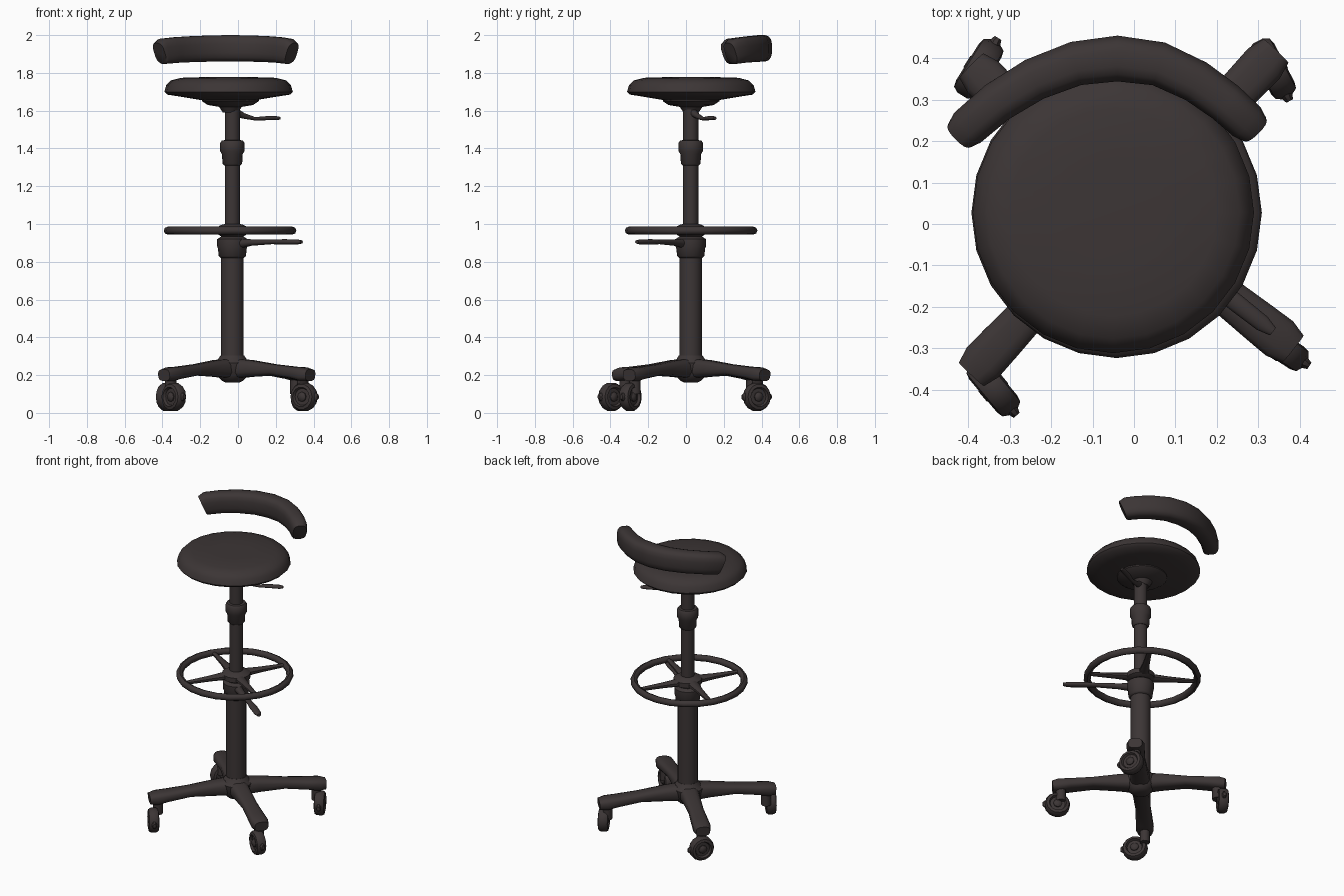
import bpy, bmesh, math
from mathutils import Vector, Matrix

cube = bpy.data.objects.get("Cube")
if cube:
    bpy.data.objects.remove(cube, do_unlink=True)

charcoal = bpy.data.materials.new("charcoal")
charcoal.use_nodes = True
colour = (0.045, 0.036, 0.036, 1)
charcoal.diffuse_color = colour
charcoal.node_tree.nodes["Principled BSDF"].inputs["Base Color"].default_value = colour

AXIS = Vector((-0.03, 0.025, 0))      # centre of the column


def finish(name, bm, matrix=None, angle=45):
    """Turn a bmesh into a smooth-shaded object."""
    if matrix:
        bm.transform(matrix)
    bmesh.ops.recalc_face_normals(bm, faces=bm.faces)
    mesh = bpy.data.meshes.new(name)
    bm.to_mesh(mesh)
    bm.free()
    mesh.materials.append(charcoal)
    obj = bpy.data.objects.new(name, mesh)
    bpy.context.collection.objects.link(obj)
    bpy.ops.object.select_all(action='DESELECT')
    obj.select_set(True)
    bpy.context.view_layer.objects.active = obj
    bpy.ops.object.shade_smooth_by_angle(angle=math.radians(angle))
    return obj


def skin(bm, rings, cap=True, closed=False):
    """Bridge rings of points with quads."""
    rows = [[bm.verts.new(p) for p in ring] for ring in rings]
    pairs = list(zip(rows, rows[1:])) + ([(rows[-1], rows[0])] if closed else [])
    for a, b in pairs:
        for i in range(len(a)):
            j = (i + 1) % len(a)
            bm.faces.new((a[i], a[j], b[j], b[i]))
    if cap and not closed:
        bm.faces.new(rows[0])
        bm.faces.new(rows[-1])


def lathe(name, profile, centre=AXIS, sides=20, matrix=None, closed=False):
    """Spin (radius, height) points about a vertical axis."""
    bm = bmesh.new()
    turns = [2 * math.pi * i / sides for i in range(sides)]
    rings = [[Vector((r * math.cos(t), r * math.sin(t), z)) for t in turns]
             for r, z in profile]
    skin(bm, rings, closed=closed)
    return finish(name, bm, matrix or Matrix.Translation(centre))


def sweep(name, stations, sides=12, square=2.0):
    """Sweep a rounded section through (position, width, height) stations."""
    bm = bmesh.new()
    points = [Vector(s[0]) for s in stations]
    rings = []
    for i, (_, w, h) in enumerate(stations):
        along = points[min(i + 1, len(points) - 1)] - points[max(i - 1, 0)]
        side = along.cross(Vector((0, 0, 1))).normalized()
        up = side.cross(along).normalized()
        ring = []
        for k in range(sides):
            t = 2 * math.pi * (k + 0.5) / sides
            c, s = math.cos(t), math.sin(t)
            u = math.copysign(abs(c) ** (2 / square), c) * w / 2
            v = math.copysign(abs(s) ** (2 / square), s) * h / 2
            ring.append(points[i] + side * u + up * v)
        rings.append(ring)
    skin(bm, rings)
    return finish(name, bm)


# Seat cushion and its mounting plate
lathe("seat", [(0.14, 1.655), (0.26, 1.675), (0.325, 1.685), (0.34, 1.70),
               (0.33, 1.735), (0.305, 1.76), (0.25, 1.774), (0.12, 1.778)],
      Vector((-0.05, 0.028, 0)), sides=24)
lathe("seat_mount", [(0.04, 1.59), (0.06, 1.62), (0.12, 1.63), (0.15, 1.65), (0.15, 1.67)],
      Vector((-0.04, 0.027, 0)))

# Curved backrest, floating behind the seat
back_path = [(-0.415, 0.22), (-0.40, 0.235), (-0.33, 0.295), (-0.24, 0.35), (-0.14, 0.388),
             (-0.04, 0.40), (0.06, 0.387), (0.15, 0.345), (0.22, 0.295),
             (0.27, 0.25), (0.285, 0.235)]
stations = []
for i, (x, y) in enumerate(back_path):
    bend = abs(i - 5) / 5
    tip = 0.86 if i in (0, len(back_path) - 1) else 1
    stations.append(((x, y, 1.93 - 0.025 * bend ** 2),
                     (0.112 - 0.018 * bend) * tip, (0.142 - 0.008 * bend) * tip))
sweep("backrest", stations, sides=16, square=3)

# Telescoping column and collars
lathe("lower_column", [(0.06, 0.2), (0.06, 0.84)])
lathe("upper_column", [(0.04, 0.8), (0.04, 1.62)])
lathe("upper_collar", [(0.042, 1.31), (0.052, 1.32), (0.055, 1.37), (0.064, 1.385),
                       (0.064, 1.43), (0.056, 1.442), (0.04, 1.444)], sides=16)
lathe("lower_collar", [(0.06, 0.82), (0.072, 0.83), (0.076, 0.87), (0.08, 0.88),
                       (0.08, 0.92), (0.05, 0.94)], sides=16)
lathe("base_hub", [(0.035, 0.16), (0.055, 0.17), (0.085, 0.2), (0.095, 0.265),
                   (0.078, 0.28), (0.062, 0.305)])

# Foot ring with hub and four tapered spokes
RING = Vector((-0.042, 0.027, 0.965))
tube = [(0.33 + 0.021 * math.cos(t), 0.021 * math.sin(t))
        for t in [math.pi * k / 4 for k in range(8)]]
lathe("foot_ring", tube, RING, sides=24, closed=True)
lathe("foot_ring_hub", [(0.06, 0.935), (0.085, 0.95), (0.085, 0.98), (0.06, 0.995), (0.04, 1.0)])
for k in range(4):
    a = math.radians(58 + 90 * k)
    out = Vector((math.cos(a), math.sin(a), 0))
    sweep(f"foot_ring_spoke_{k + 1}",
          [(RING + out * 0.04, 0.075, 0.05), (RING + out * 0.16, 0.045, 0.034),
           (RING + out * 0.33, 0.026, 0.022)], sides=8)

# Height levers
sweep("lower_lever", [((-0.02, 0.01, 0.895), 0.06, 0.06), ((0.07, -0.06, 0.902), 0.04, 0.035),
                      ((0.18, -0.14, 0.905), 0.034, 0.024), ((0.24, -0.185, 0.905), 0.046, 0.03),
                      ((0.31, -0.24, 0.905), 0.042, 0.028), ((0.336, -0.26, 0.905), 0.024, 0.018)])
sweep("seat_lever", [((-0.03, 0.025, 1.60), 0.05, 0.05), ((0.03, 0.06, 1.572), 0.03, 0.03),
                     ((0.09, 0.09, 1.557), 0.022, 0.018), ((0.15, 0.12, 1.56), 0.034, 0.022),
                     ((0.205, 0.145, 1.56), 0.034, 0.022), ((0.222, 0.153, 1.56), 0.02, 0.014)])


def caster(label, top, centre, heading):
    """Swivel stem, recessed wheel, fork and brake tab."""
    a = math.radians(heading)
    ahead = Vector((math.cos(a), math.sin(a), 0))
    hub = Vector((*centre, 0.085))
    lathe("caster_stem_" + label, [(0.03, 0.1), (0.03, 0.2)], Vector((*top, 0)), sides=10)
    turn = (Matrix.Translation(hub) @ Matrix.Rotation(a, 4, 'Z')
            @ Matrix.Rotation(math.pi / 2, 4, 'X'))
    lathe("caster_wheel_" + label,
          [(0.028, -0.018), (0.045, -0.018), (0.052, -0.032), (0.068, -0.028), (0.076, -0.014),
           (0.076, 0.014), (0.068, 0.028), (0.052, 0.032), (0.045, 0.018), (0.028, 0.018)],
          sides=14, matrix=turn)
    lathe("caster_axle_" + label, [(0.015, -0.034), (0.026, -0.024), (0.026, 0.024),
                                   (0.015, 0.034)], sides=8, matrix=turn)
    sweep("caster_tab_" + label, [(hub + ahead * 0.04, 0.034, 0.06),
                                  (hub + ahead * 0.075, 0.03, 0.045),
                                  (hub + ahead * 0.088, 0.02, 0.025)], sides=8)


# Four legs: foot end, wheel centre, wheel heading
legs = {
    "front_right": ((-0.385, -0.355), (-0.34, -0.395), -50),
    "front_left": ((0.375, -0.295), (0.35, -0.295), -33),
    "back_left": ((0.335, 0.41), (0.335, 0.375), -62),
    "back_right": ((-0.385, 0.375), (-0.375, 0.375), 58),
}
for label, (end, wheel, heading) in legs.items():
    reach = Vector((*end, 0)) - AXIS

    def at(f, z):
        return AXIS + reach * f + Vector((0, 0, z))

    sweep("leg_" + label, [(at(0, 0.235), 0.13, 0.11), (at(0.25, 0.235), 0.105, 0.09),
                           (at(0.55, 0.228), 0.092, 0.06), (at(0.82, 0.212), 0.104, 0.066),
                           (at(0.94, 0.204), 0.108, 0.076), (at(1.02, 0.2), 0.085, 0.062)],
          sides=12, square=3)
    caster(label, (Vector((*end, 0)) - reach * 0.08).to_2d(), wheel, heading)
